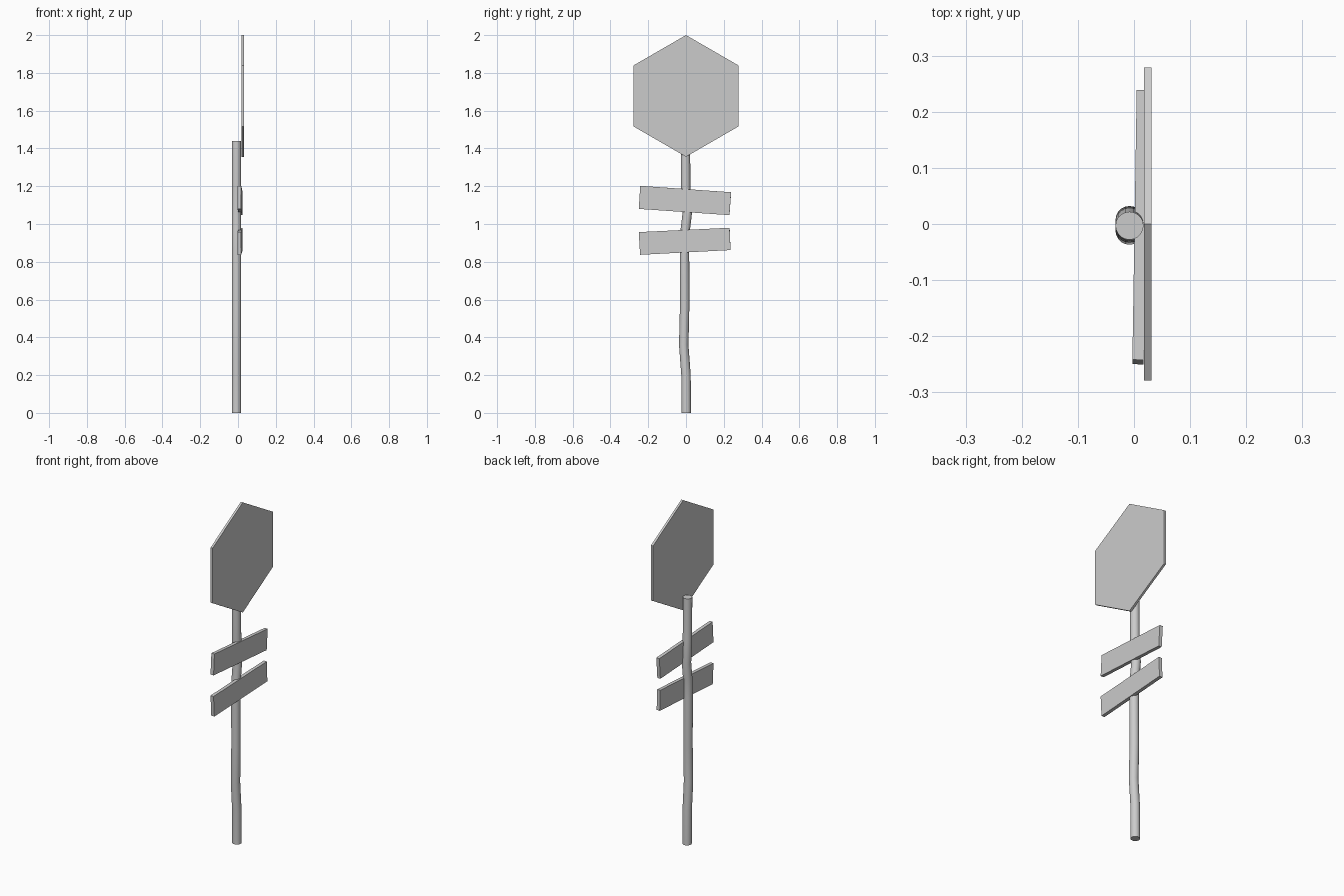
import bpy, bmesh, math
from mathutils import Matrix, Vector

if "Cube" in bpy.data.objects:
    bpy.data.objects.remove(bpy.data.objects["Cube"])


def finish(bm, name):
    bmesh.ops.recalc_face_normals(bm, faces=bm.faces)
    mesh = bpy.data.meshes.new(name)
    bm.to_mesh(mesh)
    bm.free()
    obj = bpy.data.objects.new(name, mesh)
    bpy.context.collection.objects.link(obj)
    return obj


# Slightly crooked post: circular rings stacked along a wobbling path (y, z)
def make_post(path, x, radius, sides=20):
    bm = bmesh.new()
    rings = []
    for y, z in path:
        angles = [math.tau * i / sides for i in range(sides)]
        rings.append([bm.verts.new((x + radius * math.cos(a), y + radius * math.sin(a), z))
                      for a in angles])
    for low, high in zip(rings, rings[1:]):
        for i in range(sides):
            j = (i + 1) % sides
            bm.faces.new((low[i], low[j], high[j], high[i]))
    bm.faces.new(rings[0])
    bm.faces.new(rings[-1])
    return finish(bm, "post")


# Flat panel: outline in (y, z), extruded along x
def make_panel(name, outline, thickness, centre, yaw=0.0):
    bm = bmesh.new()
    face = bm.faces.new([bm.verts.new((-thickness / 2, y, z)) for y, z in outline])
    result = bmesh.ops.extrude_face_region(bm, geom=[face], use_keep_orig=True)
    moved = [v for v in result["geom"] if isinstance(v, bmesh.types.BMVert)]
    bmesh.ops.translate(bm, verts=moved, vec=(thickness, 0, 0))
    bmesh.ops.transform(bm, verts=bm.verts,
                        matrix=Matrix.Translation(Vector(centre)) @ Matrix.Rotation(yaw, 4, 'Z'))
    return finish(bm, name)


post = make_post([(0.001, 0), (0.0, 0.2), (-0.012, 0.36), (-0.007, 0.57), (-0.008, 0.86),
                  (-0.005, 0.96), (0.007, 1.06), (-0.002, 1.2), (-0.003, 1.44)], -0.008, 0.025)
bpy.context.view_layer.objects.active = post
post.select_set(True)
bpy.ops.object.shade_smooth_by_angle(angle=math.radians(35))

# Hexagonal sign plate
R = 0.322
hexagon = [(R * math.sin(math.tau * i / 6), R * math.cos(math.tau * i / 6)) for i in range(6)]
make_panel("hexagon_sign", hexagon, 0.013, (0.0245, 0, 1.678))

# Two tilted boards beneath the sign
upper = [(-0.25, 1.08), (0.23, 1.047), (0.239, 1.168), (-0.242, 1.202)]
lower = [(-0.243, 0.837), (0.236, 0.862), (0.231, 0.98), (-0.25, 0.957)]
for name, outline in (("upper_board", upper), ("lower_board", lower)):
    make_panel(name, outline, 0.02, (0.011, 0, 0), yaw=-0.016)
